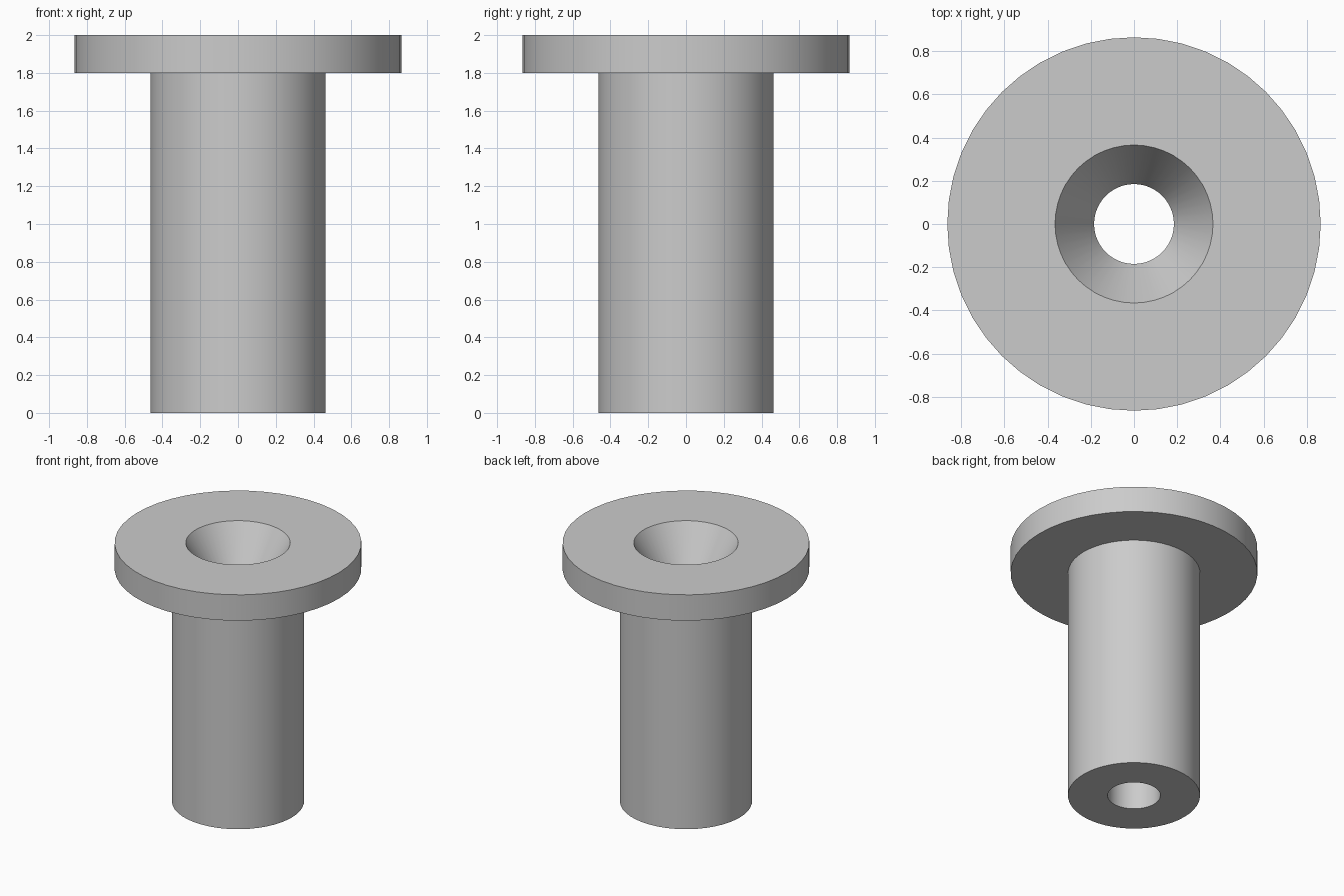
import bpy
import bmesh
from math import radians, tau
from mathutils import Vector

cube = bpy.data.objects.get("Cube")
if cube:
    bpy.data.objects.remove(cube, do_unlink=True)

SEGMENTS = 48
HEIGHT = 2.0
FLANGE_R, FLANGE_BASE = 0.865, 1.8
SHAFT_R = 0.463
BORE_R = 0.185
SINK_R, SINK_DEPTH = 0.366, 0.3

# Plain grey material
grey = bpy.data.materials.new("light_grey")
grey.use_nodes = True
colour = (0.6, 0.6, 0.6, 1)
grey.diffuse_color = colour
grey.node_tree.nodes["Principled BSDF"].inputs["Base Color"].default_value = colour


def lathe(name, profile, material):
    """Spin a closed (radius, height) profile around the z axis."""
    bm = bmesh.new()
    verts = [bm.verts.new((r, 0, z)) for r, z in profile]
    edges = [bm.edges.new((a, b)) for a, b in zip(verts, verts[1:] + verts[:1])]
    bmesh.ops.spin(bm, geom=verts + edges, cent=Vector(), axis=(0, 0, 1),
                   angle=tau, steps=SEGMENTS, use_merge=True)
    bmesh.ops.remove_doubles(bm, verts=bm.verts, dist=0.0001)
    bmesh.ops.recalc_face_normals(bm, faces=bm.faces)
    mesh = bpy.data.meshes.new(name)
    bm.to_mesh(mesh)
    bm.free()
    mesh.materials.append(material)
    obj = bpy.data.objects.new(name, mesh)
    bpy.context.collection.objects.link(obj)
    bpy.ops.object.select_all(action="DESELECT")
    obj.select_set(True)
    bpy.context.view_layer.objects.active = obj
    bpy.ops.object.shade_smooth_by_angle(angle=radians(25))
    return obj


# Flanged sleeve: shaft, flange, countersink and through bore in one solid
lathe("flanged_sleeve", [
    (BORE_R, 0),
    (SHAFT_R, 0),
    (SHAFT_R, FLANGE_BASE),
    (FLANGE_R, FLANGE_BASE),
    (FLANGE_R, HEIGHT),
    (SINK_R, HEIGHT),
    (BORE_R, HEIGHT - SINK_DEPTH),
], grey)
